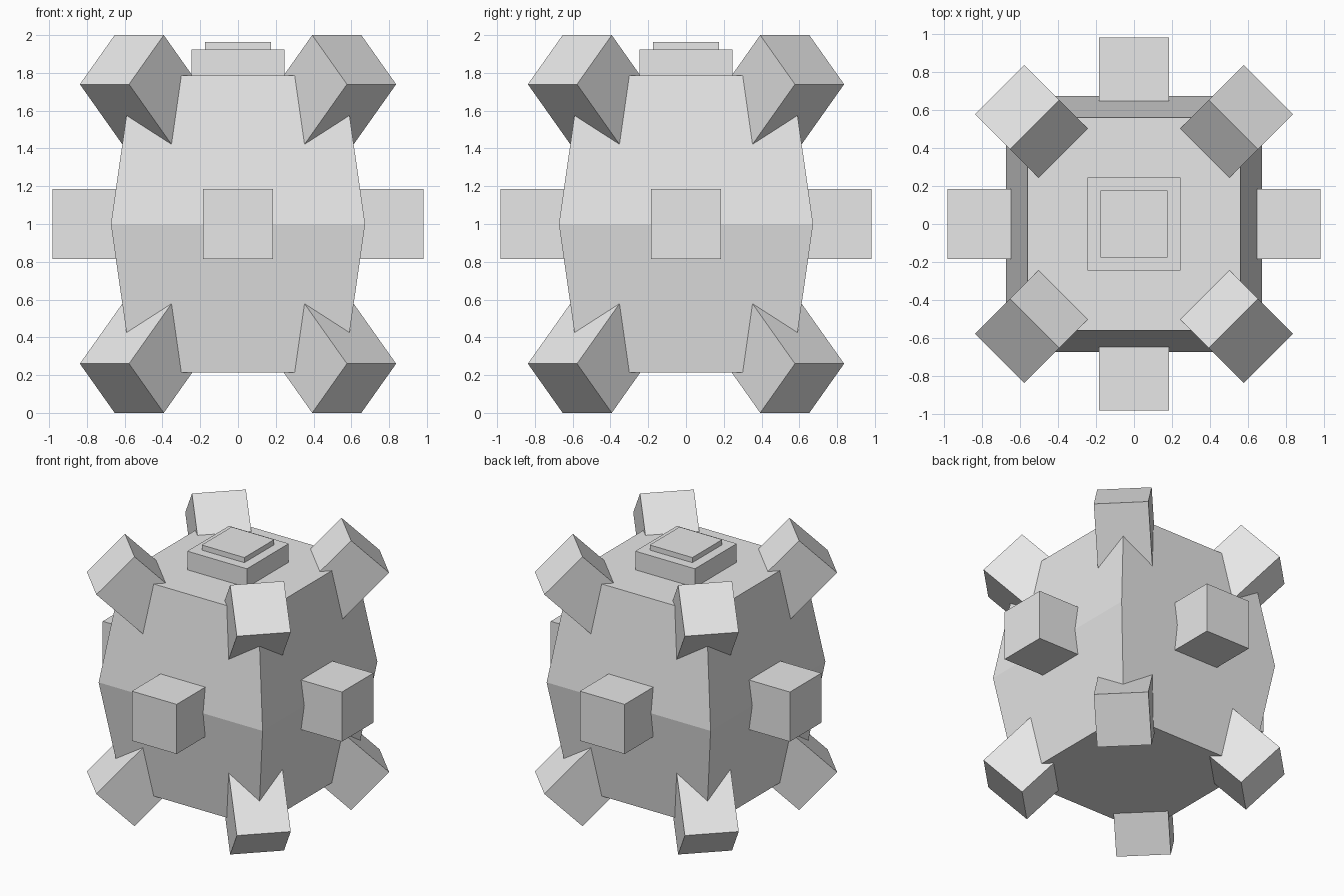
import bpy, bmesh
from math import pi
from mathutils import Matrix

cube = bpy.data.objects.get("Cube")
if cube:
    bpy.data.objects.remove(cube, do_unlink=True)

GREY = (0.8, 0.8, 0.8, 1.0)
metal = bpy.data.materials.new("light_grey")
metal.use_nodes = True
metal.diffuse_color = GREY
shader = next(n for n in metal.node_tree.nodes if n.type == 'BSDF_PRINCIPLED')
shader.inputs["Base Color"].default_value = GREY

MID = 1.0       # height of the body's widest ring
STUD = 0.368    # stud thickness


def add_object(name, bm):
    bmesh.ops.recalc_face_normals(bm, faces=bm.faces)
    mesh = bpy.data.meshes.new(name)
    bm.to_mesh(mesh)
    bm.free()
    mesh.materials.append(metal)
    obj = bpy.data.objects.new(name, mesh)
    bpy.context.collection.objects.link(obj)
    return obj


def add_box(name, lo, hi, matrix=Matrix()):
    """Box between two corners, then moved by a matrix."""
    bm = bmesh.new()
    bmesh.ops.create_cube(bm, size=1)
    for v in bm.verts:
        v.co = matrix @ type(v.co)([h if c > 0 else l for c, l, h in zip(v.co, lo, hi)])
    return add_object(name, bm)


# Body: square barrel, widest at the middle
bm = bmesh.new()
rings = []
for z, half in ((0.213, 0.56), (MID, 0.673), (1.787, 0.56)):
    corners = ((-1, -1), (1, -1), (1, 1), (-1, 1))
    rings.append([bm.verts.new((half * x, half * y, z)) for x, y in corners])
for low, high in zip(rings, rings[1:]):
    for i in range(4):
        j = (i + 1) % 4
        bm.faces.new((low[i], low[j], high[j], high[i]))
bm.faces.new(rings[0])
bm.faces.new(rings[-1])
add_object("body", bm)

# Stepped hatch on top
add_box("hatch_base", (-0.245, -0.245, 1.7), (0.245, 0.245, 1.925))
add_box("hatch_lid", (-0.175, -0.175, 1.9), (0.175, 0.175, 1.963))


def add_stud(name, turn, tilt, inner, outer):
    """Square stud pointing out from the body centre."""
    h = STUD / 2
    matrix = (Matrix.Translation((0, 0, MID)) @ Matrix.Rotation(turn, 4, 'Z')
              @ Matrix.Rotation(-tilt, 4, 'Y'))
    add_box(name, (inner, -h, -h), (outer, h, h), matrix)


# Side studs and tilted corner studs
sides = ("left", "back", "right", "front")
corner_names = ("back_left", "back_right", "front_right", "front_left")
for i in range(4):
    add_stud(sides[i] + "_stud", i * pi / 2, 0, 0.5, 0.982)
    for level, tilt in (("upper", pi / 4), ("lower", -pi / 4)):
        add_stud(f"{level}_{corner_names[i]}_stud", (i + 0.5) * pi / 2, tilt, 0.65, 1.23)
